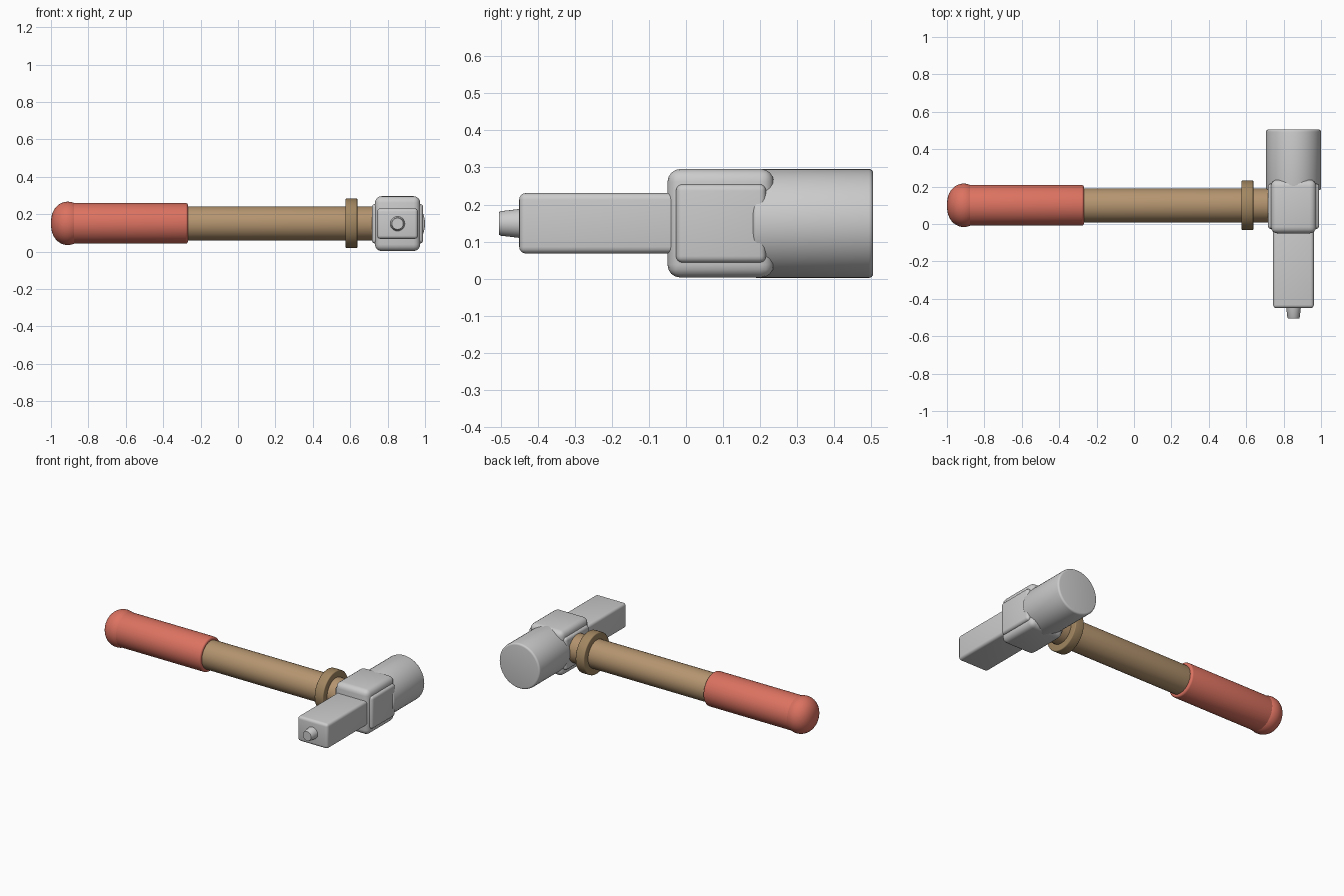
import bpy, bmesh, math
from mathutils import Matrix

if "Cube" in bpy.data.objects:
    bpy.data.objects.remove(bpy.data.objects["Cube"])

CX, CZ = 0.853, 0.149      # head axis (along y)
HY, HZ = 0.10, 0.151       # handle axis (along x)


def material(name, rgb):
    m = bpy.data.materials.new(name)
    m.diffuse_color = (*rgb, 1)
    m.use_nodes = True
    m.node_tree.nodes["Principled BSDF"].inputs["Base Color"].default_value = m.diffuse_color
    return m


red = material("red_rubber", (0.72, 0.17, 0.12))
wood = material("wood", (0.46, 0.30, 0.16))
dark_wood = material("dark_wood", (0.36, 0.24, 0.12))


def finish(name, bm, mat=None, bevel=0, segments=4):
    bmesh.ops.recalc_face_normals(bm, faces=bm.faces)
    me = bpy.data.meshes.new(name)
    bm.to_mesh(me)
    bm.free()
    ob = bpy.data.objects.new(name, me)
    bpy.context.collection.objects.link(ob)
    if mat:
        me.materials.append(mat)
    bpy.ops.object.select_all(action='DESELECT')
    bpy.context.view_layer.objects.active = ob
    ob.select_set(True)
    if bevel:
        b = ob.modifiers.new("bevel", 'BEVEL')
        b.width, b.segments, b.limit_method = bevel, segments, 'ANGLE'
        bpy.ops.object.modifier_apply(modifier="bevel")
    bpy.ops.object.shade_smooth_by_angle(angle=math.radians(35))
    return ob


def lathe(name, profile, axis, mat=None, sides=48):
    """Revolve (position, radius) pairs around the handle (x) or head (y) axis."""
    bm = bmesh.new()
    rings = []
    for t, r in profile:
        ring = []
        for i in range(sides):
            a = 2 * math.pi * i / sides
            u, v = r * math.cos(a), r * math.sin(a)
            co = (t, HY + u, HZ + v) if axis == 'x' else (CX + u, t, CZ + v)
            ring.append(bm.verts.new(co))
        rings.append(ring)
    for a, b in zip(rings, rings[1:]):
        for i in range(sides):
            j = (i + 1) % sides
            bm.faces.new((a[i], a[j], b[j], b[i]))
    bm.faces.new(rings[0])
    bm.faces.new(rings[-1])
    return finish(name, bm, mat)


def rod(name, t0, t1, r, axis, edge, mat=None):
    """Cylinder with rounded rims."""
    arc = [(edge * (1 - math.cos(a)), edge * (1 - math.sin(a)))
           for a in (0, math.pi / 8, math.pi / 4, 3 * math.pi / 8, math.pi / 2)]
    start = [(t0 + d, r - e) for d, e in arc]
    end = [(t1 - d, r - e) for d, e in reversed(arc)]
    return lathe(name, start + end, axis, mat)


def box(name, x, y, z, bevel):
    """Rounded box from min/max pairs."""
    bm = bmesh.new()
    size = [b - a for a, b in (x, y, z)]
    mid = [(a + b) / 2 for a, b in (x, y, z)]
    bmesh.ops.create_cube(bm, size=1, matrix=Matrix.Translation(mid) @ Matrix.Diagonal((*size, 1)))
    return finish(name, bm, bevel=bevel)


# handle, grip and domed end
rod("handle_shaft", -0.35, 0.80, 0.091, 'x', 0.005, wood)
rod("handle_collar", 0.575, 0.638, 0.133, 'x', 0.006, dark_wood)
rod("grip", -0.92, -0.268, 0.109, 'x', 0.012, red)
dome = [(-0.91 - 0.09 * math.cos(a), 0.116 * math.sin(a) ** 0.85)
        for a in (math.pi * k / 24 for k in range(1, 17))]
dome.insert(0, (-1.0, 0.006))
lathe("grip_end", dome, 'x', red)

# head: socket block with raised cheeks
box("head_socket", (CX - 0.121, CX + 0.121), (-0.05, 0.237), (0.003, 0.296), 0.035)
box("head_cheeks", (CX - 0.137, CX + 0.137), (-0.027, 0.216), (0.043, 0.255), 0.018)

# round striking end
rod("striking_face", 0.18, 0.505, 0.147, 'y', 0.012)

# square shank and tapered tip
box("square_shank", (CX - 0.109, CX + 0.109), (-0.45, 0.05), (0.068, 0.231), 0.018)
lathe("shank_tip", [(-0.505, 0.030), (-0.500, 0.033), (-0.44, 0.040)], 'y')
